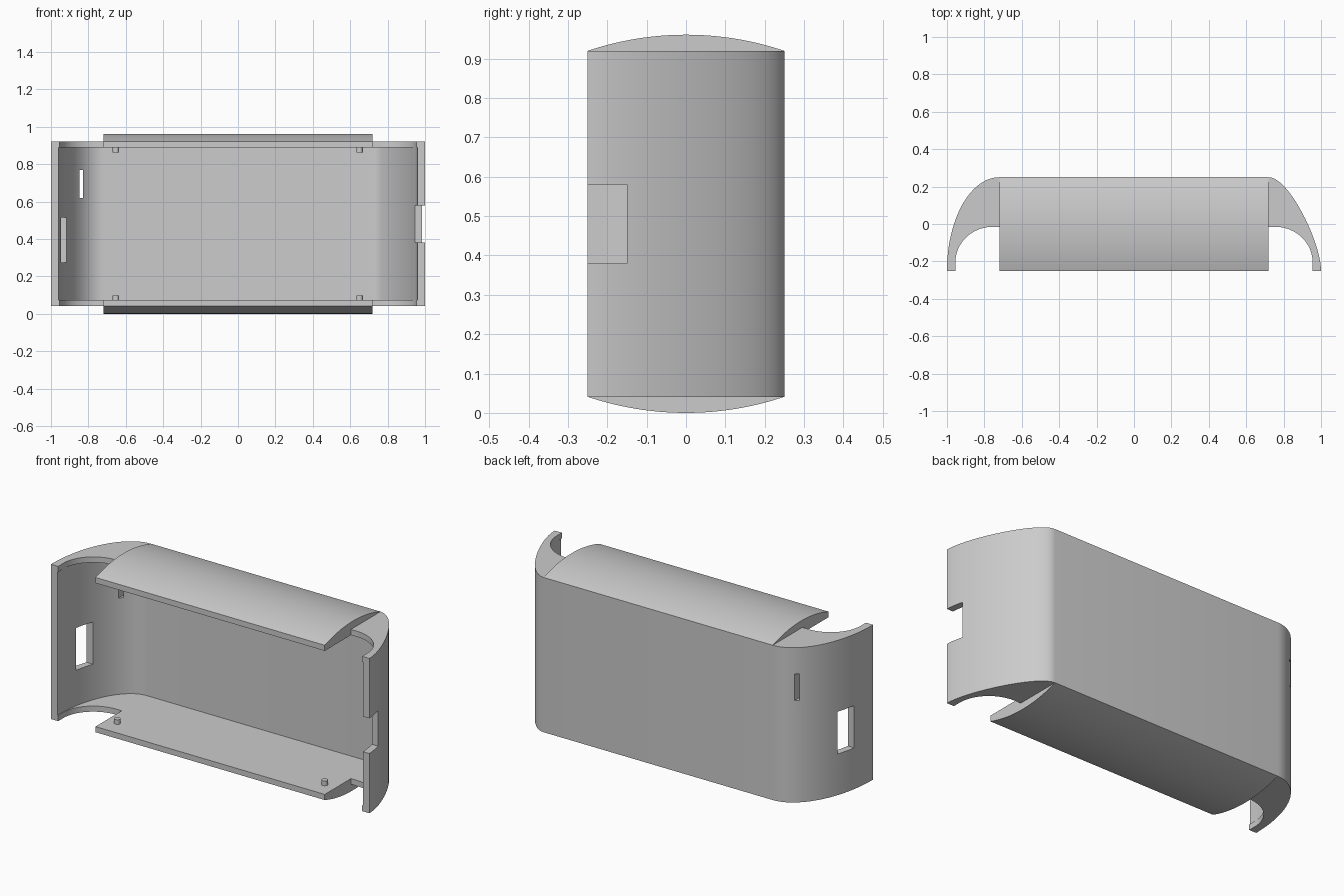
import bpy, bmesh, math
from mathutils import Vector
from mathutils.geometry import interpolate_bezier

cube = bpy.data.objects.get("Cube")
if cube:
    bpy.data.objects.remove(cube, do_unlink=True)

grey = bpy.data.materials.new("plain grey")
grey.use_nodes = True
GREY = (0.6, 0.6, 0.6, 1)
grey.diffuse_color = GREY
grey.node_tree.nodes["Principled BSDF"].inputs["Base Color"].default_value = GREY

Z0, Z1, LIP = 0.041, 0.92, 0.032   # shell bottom, top and end plate thickness
FRONT, BACK, HALF = -0.25, 0.25, 0.72


def prism(name, points, low, high, axis="Z"):
    """Extrude a 2D outline along Z (points are x, y) or X (points are y, z)."""
    place = (lambda a, b, h: (a, b, h)) if axis == "Z" else (lambda a, b, h: (h, a, b))
    bm = bmesh.new()
    face = bm.faces.new([bm.verts.new(place(a, b, low)) for a, b in points])
    grown = bmesh.ops.extrude_face_region(bm, geom=[face])["geom"]
    shift = Vector(place(0, 0, high - low))
    bmesh.ops.translate(bm, vec=shift, verts=[v for v in grown if isinstance(v, bmesh.types.BMVert)])
    bmesh.ops.recalc_face_normals(bm, faces=bm.faces)
    mesh = bpy.data.meshes.new(name)
    bm.to_mesh(mesh)
    bm.free()
    mesh.materials.append(grey)
    obj = bpy.data.objects.new(name, mesh)
    bpy.context.collection.objects.link(obj)
    return obj


def box(name, x, y, z):
    return prism(name, [(x[0], y[0]), (x[1], y[0]), (x[1], y[1]), (x[0], y[1])], *z)


def activate(obj):
    bpy.ops.object.select_all(action="DESELECT")
    obj.select_set(True)
    bpy.context.view_layer.objects.active = obj


def cut(obj, cutter):
    mod = obj.modifiers.new("cut", "BOOLEAN")
    mod.operation, mod.solver, mod.object = "DIFFERENCE", "EXACT", cutter
    activate(obj)
    bpy.ops.object.modifier_apply(modifier=mod.name)
    bpy.data.objects.remove(cutter, do_unlink=True)


def smooth(obj):
    activate(obj)
    bpy.ops.object.shade_smooth_by_angle(angle=math.radians(30))


def arc(cx, cy, rx, ry, start, end, n=24):
    angles = [math.radians(start + (end - start) * i / n) for i in range(n + 1)]
    return [(cx + rx * math.cos(a), cy + ry * math.sin(a)) for a in angles]


def bezier(*pts):
    return [(p.x, p.y) for p in interpolate_bezier(*[Vector(p) for p in pts], 25)]


# Outlines: elliptical left end of the plan, flatter curve at the other end
outer = arc(-HALF, FRONT, 0.28, BACK - FRONT, 180, 90)
outer += bezier((HALF, BACK), (0.83, BACK), (1, -0.1), (1, FRONT))
inner = [(-0.96, -0.3)] + arc(-HALF, FRONT, 0.24, 0.46, 180, 90)
inner += bezier((HALF, 0.21), (0.81, 0.21), (0.96, -0.1), (0.96, FRONT)) + [(0.96, -0.3)]
scoop = [(0.955, FRONT)] + arc(0.755, -0.205, 0.2, 0.19, 0, 90) + [(HALF, -0.015), (HALF, FRONT)]
scoop_left = [(-x, y) for x, y in reversed(scoop)]

# Shell with scooped end plates, hollowed from the front
shell = prism("shell", outer + scoop + scoop_left, Z0, Z1)
cut(shell, prism("cavity_cutter", inner, Z0 + LIP, Z1 - LIP))

# Openings in the side walls
cut(shell, box("window_cutter", (-1.1, -0.8), (-0.1, 0.01), (0.275, 0.515)))
cut(shell, box("slot_cutter", (-0.848, -0.83), (0, 0.3), (0.62, 0.77)))
cut(shell, box("notch_cutter", (0.85, 1.1), (-0.3, -0.15), (0.38, 0.58)))
smooth(shell)

# Shallow domed covers on the top and bottom
RISE = 0.041
radius = (BACK ** 2 + RISE ** 2) / (2 * RISE)
spread = math.degrees(math.asin(BACK / radius))
dome = arc(0, Z1 + RISE - radius, radius, radius, 90 - spread, 90 + spread, 32)
smooth(prism("top_cover", dome, -HALF, HALF, "X"))
smooth(prism("bottom_cover", [(y, Z0 + Z1 - z) for y, z in dome], -HALF, HALF, "X"))

# Locating pegs on the inside of both end plates
for side, x in (("right", -0.653), ("left", 0.65)):
    ring = arc(x, -0.15, 0.017, 0.017, 0, 345, 23)
    smooth(prism("bottom_peg_" + side, ring, Z0 + LIP - 0.01, Z0 + LIP + 0.026))
    smooth(prism("top_peg_" + side, ring, Z1 - LIP - 0.026, Z1 - LIP + 0.01))
